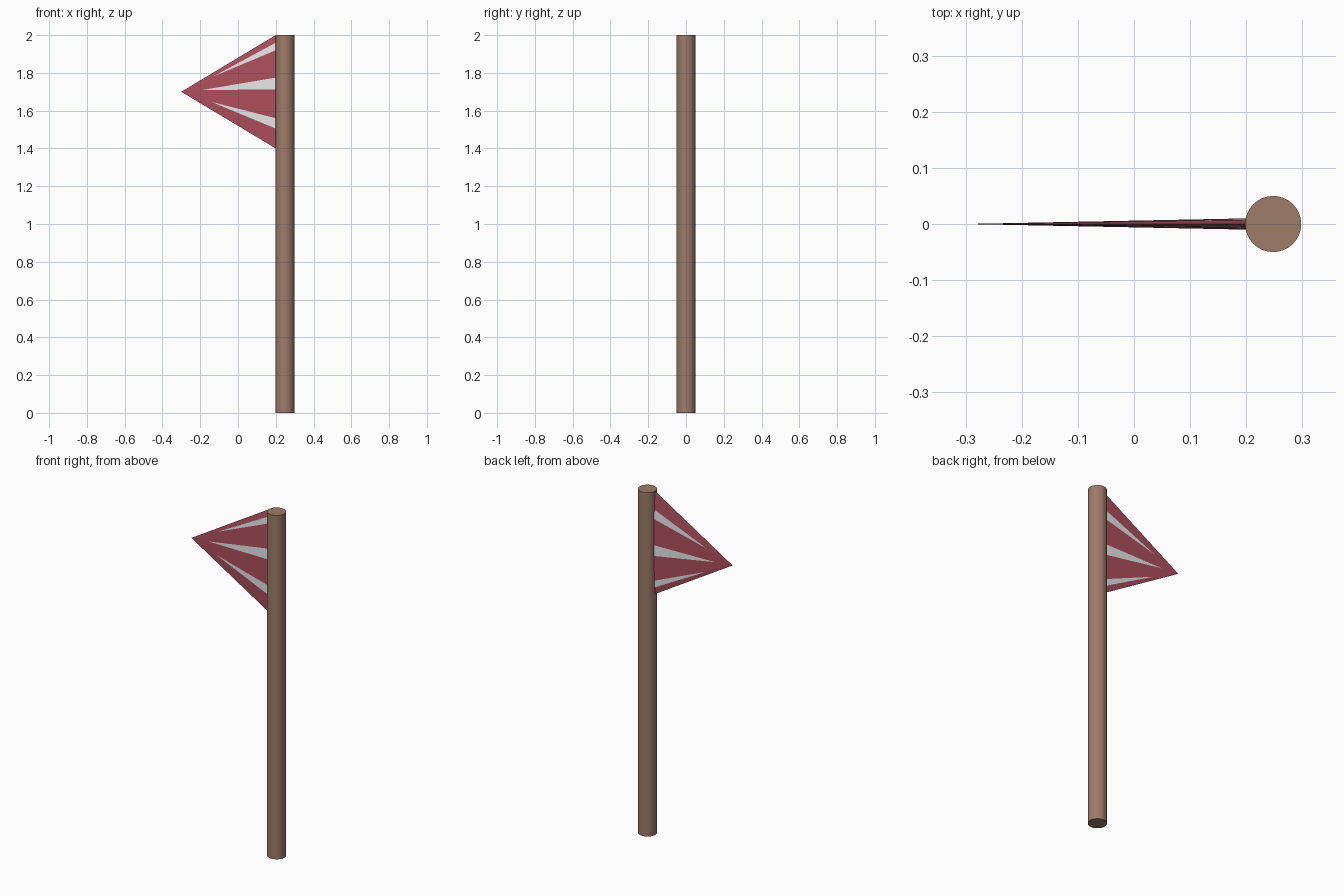
import bpy, bmesh, math
from mathutils import Vector

if "Cube" in bpy.data.objects:
    bpy.data.objects.remove(bpy.data.objects["Cube"])


def material(name, rgb):
    m = bpy.data.materials.new(name)
    m.diffuse_color = (*rgb, 1)
    m.use_nodes = True
    m.node_tree.nodes["Principled BSDF"].inputs["Base Color"].default_value = m.diffuse_color
    return m


wood = material("brown wood", (0.34, 0.20, 0.138))
red = material("red cloth", (0.43, 0.08, 0.11))
white = material("white stripe", (0.80, 0.80, 0.80))

# Pole
bpy.ops.mesh.primitive_cylinder_add(vertices=32, radius=0.05, depth=2, location=(0.248, 0, 1))
pole = bpy.context.object
pole.name = "pole"
pole.data.materials.append(wood)
bpy.ops.object.shade_smooth_by_angle(angle=math.radians(35))

# Pennant: a flattened cone lying on its side, with three stripes on each face
BASE_X, TIP_X, MID_Z, HALF_H, HALF_T = 0.2, -0.3, 1.7, 0.3, 0.01
edges = [0.30, 0.26, 0.22, 0.075, 0.012, -0.14, -0.195]   # heights where the colour changes
stripes = {1: 0.34, 3: 0.22, 5: 0.32}                      # sector -> stripe end, from the tip

bm = bmesh.new()
tip = bm.verts.new((TIP_X, 0, MID_Z))
ring = []
for side in (-1, 1):       # the back is the front turned half a turn
    for h in edges:
        y = HALF_T * math.sqrt(max(0, 1 - (h / HALF_H) ** 2))
        ring.append(bm.verts.new((BASE_X, side * y, MID_Z - side * h)))
n = len(edges)
for i, a in enumerate(ring):
    b = ring[(i + 1) % len(ring)]
    if i % n in stripes:
        mid = (a.co + b.co) / 2
        p = bm.verts.new(tip.co.lerp(mid, stripes[i % n]))
        bm.faces.new((p, a, b)).material_index = 1
        bm.faces.new((tip, a, p))
        bm.faces.new((tip, p, b))
    else:
        bm.faces.new((tip, a, b))
bm.faces.new(ring)         # end against the pole
bmesh.ops.recalc_face_normals(bm, faces=bm.faces)

mesh = bpy.data.meshes.new("pennant")
bm.to_mesh(mesh)
bm.free()
mesh.materials.append(red)
mesh.materials.append(white)
pennant = bpy.data.objects.new("pennant", mesh)
bpy.context.collection.objects.link(pennant)
